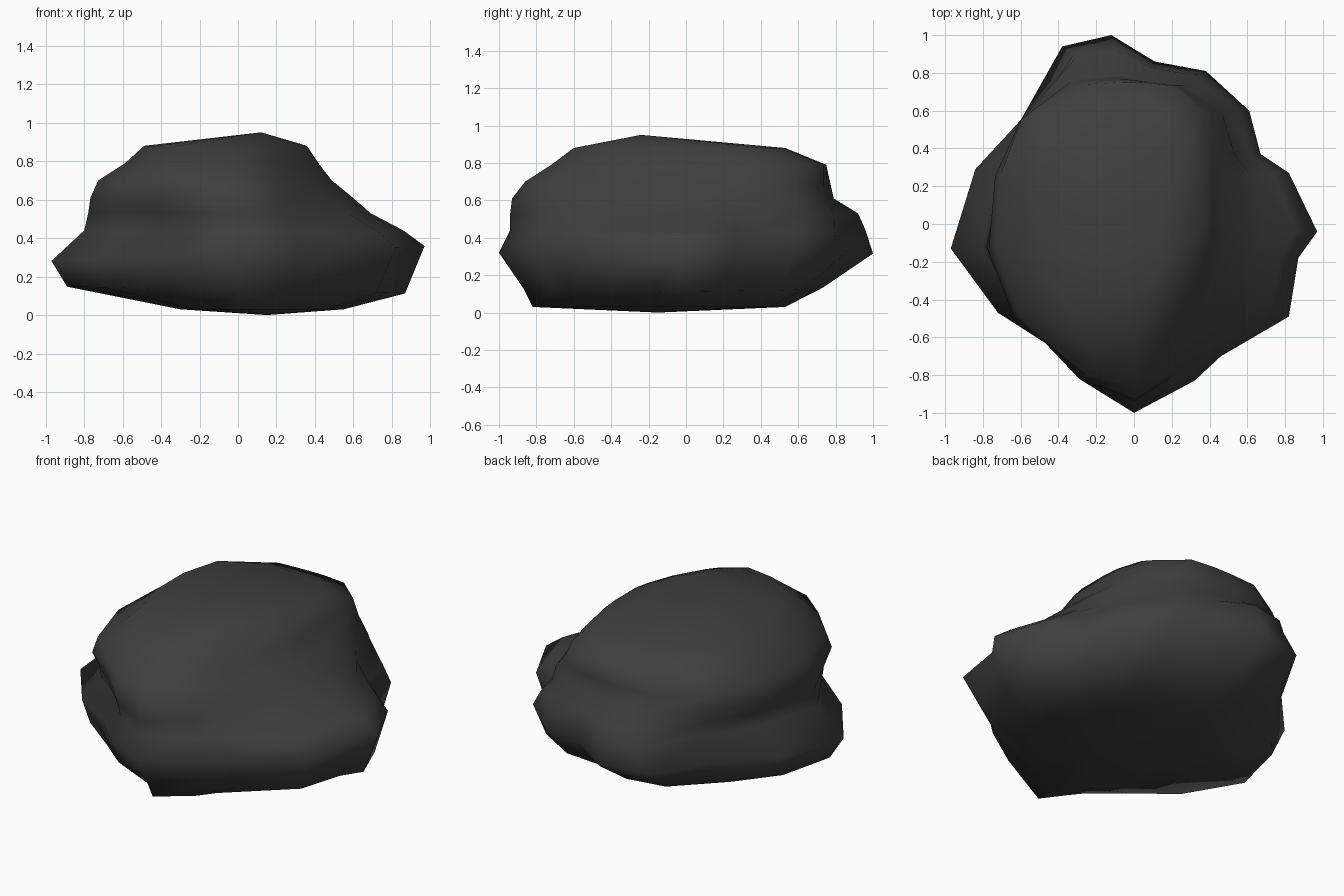
import bpy, bmesh
from math import atan2, cos, sin, hypot, radians

# Remove the default cube only
default = bpy.data.objects.get("Cube")
if default:
    bpy.data.objects.remove(default, do_unlink=True)

# Dark stone material
stone = bpy.data.materials.new("dark_stone")
stone.use_nodes = True
stone.diffuse_color = (0.05, 0.05, 0.05, 1)
shader = stone.node_tree.nodes["Principled BSDF"]
shader.inputs["Base Color"].default_value = stone.diffuse_color
shader.inputs["Roughness"].default_value = 0.9

# Plan outline of the widest ledge, anticlockwise from the right-hand tip
outline = [
    (0.97, -0.04), (0.82, 0.27), (0.67, 0.37), (0.61, 0.6), (0.38, 0.81),
    (0.11, 0.86), (-0.12, 1), (-0.38, 0.94), (-0.6, 0.55), (-0.84, 0.29),
    (-0.97, -0.13), (-0.72, -0.47), (-0.47, -0.63), (-0.29, -0.82),
    (0, -1), (0.32, -0.83), (0.46, -0.7), (0.82, -0.49), (0.87, -0.18),
]
half_width = max(x for x, y in outline)

bm = bmesh.new()


def worn_corner(x, y):
    """Unit plan shape of the worn stone: square back, slanted front corner."""
    angle = atan2(y, x)
    power = 3.5 if y > 0 else 1.5 if x > 0 else 2.2
    size = (abs(cos(angle)) ** power + abs(sin(angle)) ** power) ** (-1 / power)
    return size * cos(angle), size * sin(angle)


def add_ring(height, right, left, front, back, rough, tilt=0):
    """Fit a contour to four side extents; rough keeps the ledge's outline."""
    ring = []
    for x, y in outline:
        unit_x = x / half_width
        worn_x, worn_y = worn_corner(unit_x, y)
        px = worn_x + rough * (unit_x - worn_x)
        py = worn_y + rough * (y - worn_y)
        px *= right if px > 0 else left
        py *= back if py > 0 else front
        # Keep every contour inside the widest ledge
        inside = min(1, hypot(x, y) / hypot(px, py))
        px, py = px * inside, py * inside
        ring.append(bm.verts.new((px, py, height + tilt * px)))
    return ring


def join_rings(lower, upper):
    """Bridge two neighbouring contours with a band of quads."""
    for i in range(len(lower)):
        bm.faces.new((lower[i - 1], lower[i], upper[i], upper[i - 1]))


def close_ring(ring, peak):
    """Close one end of the boulder with a fan around a single point."""
    centre = bm.verts.new(peak)
    for i in range(len(ring)):
        bm.faces.new((ring[i - 1], ring[i], centre))


# Contours of the boulder from the ground up
contours = [
    add_ring(0.03, 0.55, 0.3, 0.82, 0.53, rough=0.8),    # foot
    add_ring(0.13, 0.87, 0.89, 0.87, 0.73, rough=0.7, tilt=-0.02),  # undercut
    add_ring(0.32, 0.97, 0.97, 1, 1, rough=1, tilt=0.04),  # widest ledge
    add_ring(0.44, 0.86, 0.8, 0.94, 0.96, rough=0.9),    # upper ledge
    add_ring(0.53, 0.69, 0.78, 0.94, 0.92, rough=0.7),   # back step
    add_ring(0.61, 0.6, 0.77, 0.93, 0.79, rough=0.3),    # shoulder
    add_ring(0.7, 0.49, 0.73, 0.86, 0.77, rough=0.15),   # brow
    add_ring(0.79, 0.42, 0.59, 0.72, 0.75, rough=0),     # lip
    add_ring(0.88, 0.36, 0.49, 0.6, 0.53, rough=0),      # crown
]

# Skin the contours and close the top and the underside
for lower, upper in zip(contours, contours[1:]):
    join_rings(lower, upper)
close_ring(contours[-1], (0.12, -0.24, 0.95))
close_ring(contours[0], (0.15, -0.15, 0))
bmesh.ops.recalc_face_normals(bm, faces=bm.faces)

# Boulder object
mesh = bpy.data.meshes.new("boulder")
bm.to_mesh(mesh)
bm.free()
mesh.materials.append(stone)
boulder = bpy.data.objects.new("boulder", mesh)
bpy.context.collection.objects.link(boulder)

# Soft shading that keeps the sharpest breaks crisp
bpy.ops.object.select_all(action="DESELECT")
boulder.select_set(True)
bpy.context.view_layer.objects.active = boulder
bpy.ops.object.shade_smooth_by_angle(angle=radians(75))
